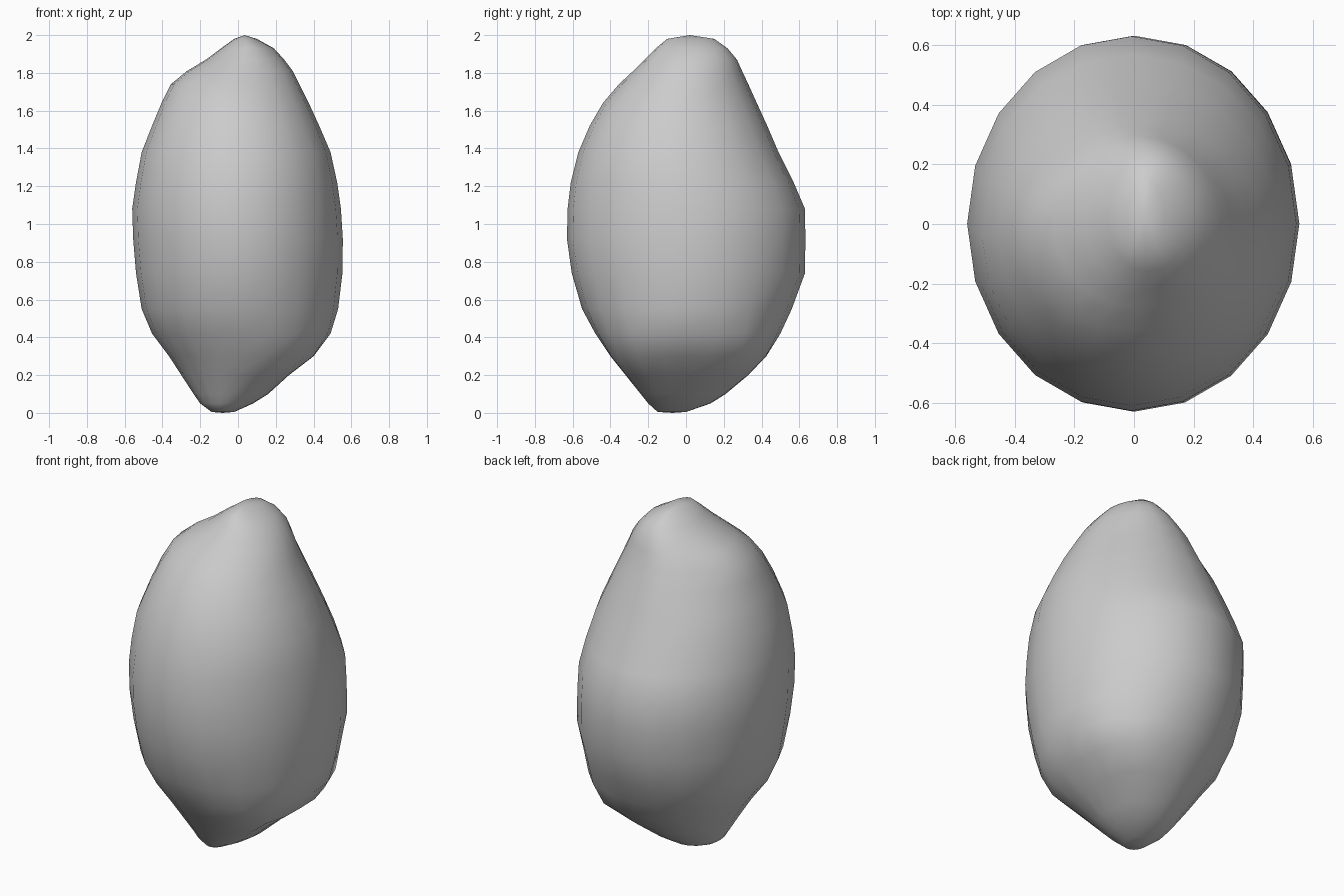
import bpy, bmesh, math

# Cross-sections of the stone: z, left x, right x, front y, back y
RINGS = [
    (0.005, -0.14, -0.02, -0.15, 0.00),
    (0.05, -0.20, 0.08, -0.20, 0.13),
    (0.10, -0.235, 0.16, -0.24, 0.21),
    (0.20, -0.30, 0.27, -0.32, 0.33),
    (0.30, -0.365, 0.40, -0.40, 0.425),
    (0.42, -0.455, 0.49, -0.48, 0.50),
    (0.55, -0.51, 0.53, -0.55, 0.56),
    (0.74, -0.54, 0.553, -0.605, 0.63),
    (0.92, -0.555, 0.555, -0.63, 0.632),
    (1.08, -0.56, 0.545, -0.627, 0.63),
    (1.22, -0.54, 0.525, -0.61, 0.57),
    (1.38, -0.51, 0.49, -0.57, 0.49),
    (1.52, -0.455, 0.43, -0.51, 0.43),
    (1.64, -0.405, 0.375, -0.44, 0.375),
    (1.74, -0.355, 0.325, -0.355, 0.33),
    (1.81, -0.27, 0.29, -0.28, 0.297),
    (1.87, -0.17, 0.245, -0.22, 0.27),
    (1.93, -0.09, 0.19, -0.16, 0.22),
    (1.98, -0.02, 0.10, -0.10, 0.15),
]
SIDES = 20


def hump(z, middle, width):
    return math.exp(-((z - middle) / width) ** 2)


def ring_point(ring, i):
    z, xl, xr, yf, yb = ring
    a = 2 * math.pi * i / SIDES
    c, s = math.cos(a), math.sin(a)
    cx, cy = (xl + xr) / 2, (yf + yb) / 2
    diagonal = math.sin(2 * a) ** 2
    k = 1.0
    if c > 0.01:          # swollen lower right
        k += 0.13 * diagonal * hump(z, 0.27, 0.16)
    elif s > 0.01:        # flattened upper back left
        k -= 0.09 * diagonal * hump(z, 1.74, 0.15)
    return (cx + k * c * (xr - xl) / 2, cy + k * s * (yb - yf) / 2, z)


# Loft the rings and close both tips
bm = bmesh.new()
loops = [[bm.verts.new(ring_point(r, i)) for i in range(SIDES)] for r in RINGS]
bottom = bm.verts.new((-0.08, -0.07, 0.0))
top = bm.verts.new((0.035, 0.02, 2.0))
for i in range(SIDES):
    j = (i + 1) % SIDES
    for lo, hi in zip(loops, loops[1:]):
        bm.faces.new((lo[i], lo[j], hi[j], hi[i]))
    bm.faces.new((bottom, loops[0][j], loops[0][i]))
    bm.faces.new((top, loops[-1][i], loops[-1][j]))
bmesh.ops.recalc_face_normals(bm, faces=bm.faces)
for f in bm.faces:
    f.smooth = True

mesh = bpy.data.meshes.new("stone")
bm.to_mesh(mesh)
bm.free()
bpy.context.collection.objects.link(bpy.data.objects.new("stone", mesh))
